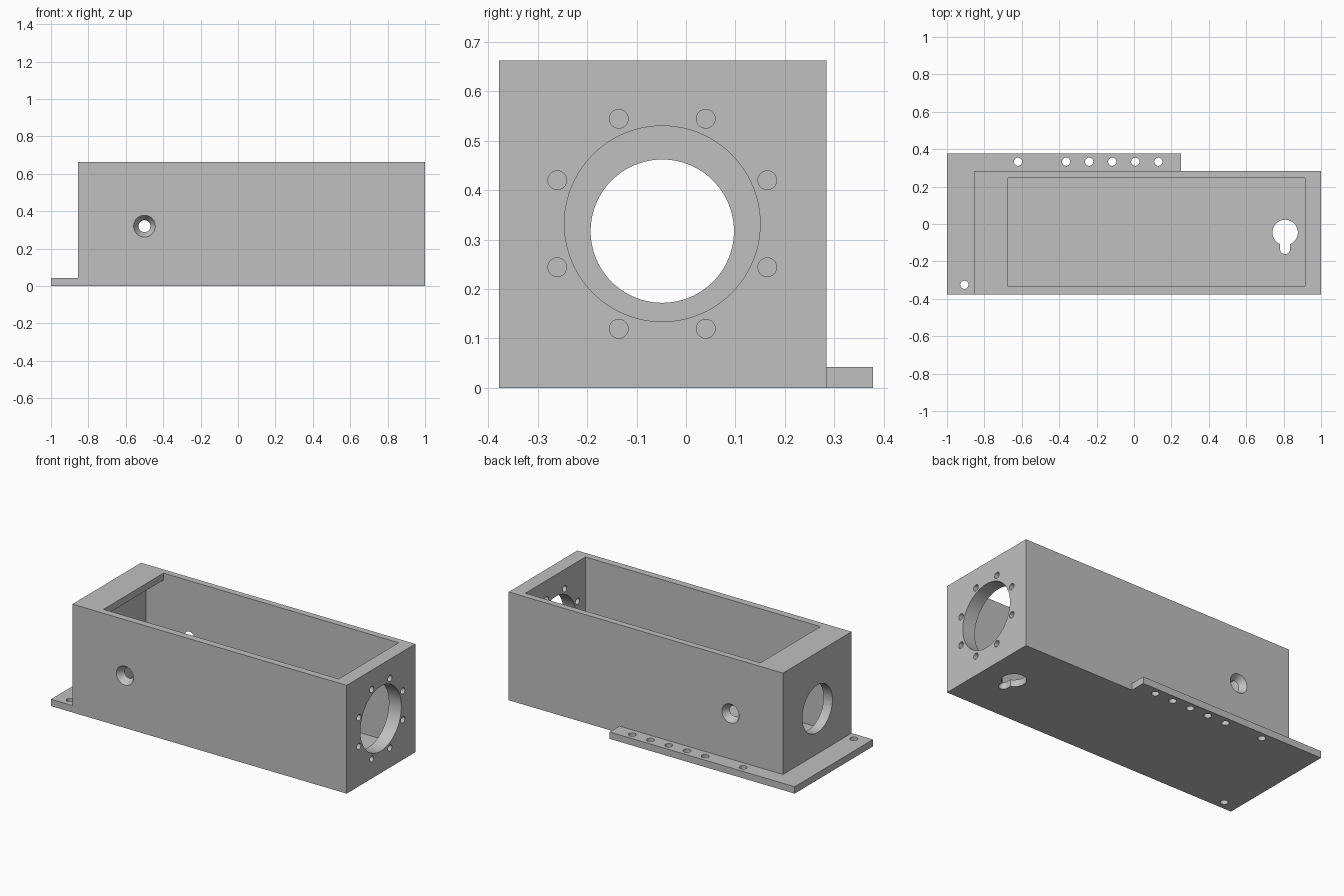
import bpy
import math
from mathutils import Matrix, Vector

old = bpy.data.objects.get("Cube")
if old:
    bpy.data.objects.remove(old, do_unlink=True)

grey = bpy.data.materials.new("plain grey")
grey.use_nodes = True
GREY = (0.53, 0.53, 0.53, 1)
grey.diffuse_color = GREY
grey.node_tree.nodes["Principled BSDF"].inputs["Base Color"].default_value = GREY


def box(name, low, high):
    """Box between two opposite corners."""
    low, high = Vector(low), Vector(high)
    bpy.ops.mesh.primitive_cube_add(size=1)
    ob = bpy.context.object
    ob.name = name
    size = high - low
    ob.data.transform(Matrix.Translation((low + high) / 2) @ Matrix.Diagonal((*size, 1)))
    ob.data.materials.append(grey)
    return ob


TURN = {"x": Matrix.Rotation(math.pi / 2, 4, "Y"),
        "y": Matrix.Rotation(-math.pi / 2, 4, "X"),
        "z": Matrix.Identity(4)}


def rod(name, axis, centre, length, r1, r2=None, sides=64):
    """Cylinder, or cone from r1 to r2, running along the positive axis."""
    bpy.ops.mesh.primitive_cone_add(vertices=sides, radius1=r1,
                                    radius2=r1 if r2 is None else r2, depth=length)
    ob = bpy.context.object
    ob.name = name
    ob.data.transform(Matrix.Translation(centre) @ TURN[axis])
    ob.data.materials.append(grey)
    return ob


def combine(target, tool, operation="DIFFERENCE"):
    tool.hide_render = True
    mod = target.modifiers.new(tool.name, "BOOLEAN")
    mod.operation = operation
    mod.solver = "EXACT"
    mod.object = tool
    bpy.context.view_layer.objects.active = target
    bpy.ops.object.modifier_apply(modifier=mod.name)
    bpy.data.objects.remove(tool, do_unlink=True)


# Main dimensions
LEFT, RIGHT = -0.855, 1.0
FRONT, BACK = -0.378, 0.284
TOP, PLATE = 0.662, 0.042
IN_FRONT, IN_BACK, IN_RIGHT = -0.335, 0.245, 0.915
MID_Y = -0.048

# Housing with its mounting flange
housing = box("housing", (LEFT, FRONT, 0), (RIGHT, BACK, TOP))
combine(housing, box("flange", (-1, FRONT, 0), (0.252, 0.378, PLATE)), "UNION")

# Cavity, running on under a lip at one end, and its top opening
combine(housing, box("cavity", (-0.795, IN_FRONT, PLATE), (IN_RIGHT, IN_BACK, TOP - 0.042)))
combine(housing, box("opening", (-0.675, IN_FRONT, 0.3), (IN_RIGHT, IN_BACK, TOP + 0.1)))

# Round end openings
combine(housing, rod("large_bore", "x", (0.96, MID_Y, 0.332), 0.2, 0.198, sides=96))
combine(housing, rod("small_bore", "x", (-0.83, MID_Y, 0.317), 0.2, 0.145, sides=96))

# Ring of bolt holes around the large bore
for i in range(8):
    a = math.radians(22.5 + 45 * i)
    centre = (0.96, MID_Y + 0.23 * math.cos(a), 0.332 + 0.23 * math.sin(a))
    combine(housing, rod("bolt_hole", "x", centre, 0.2, 0.019, sides=32))

# Countersunk holes in the two long walls
for outer, inner, out in ((FRONT, IN_FRONT, -1), (BACK, IN_BACK, 1)):
    middle, depth = (outer + inner) / 2, abs(outer - inner)
    slope = (0.058 - 0.032) / depth
    extra = 0.01
    wide, narrow = 0.058 + slope * extra, 0.032 - slope * extra
    radii = (wide, narrow) if out < 0 else (narrow, wide)
    combine(housing, rod("countersink", "y", (-0.5, middle, 0.32), depth + 2 * extra, *radii))

# Flange holes
row = [(-0.363 + 0.1233 * i, 0.333) for i in range(5)]
for x, y in row + [(-0.62, 0.333), (-0.907, -0.325)]:
    combine(housing, rod("flange_hole", "z", (x, y, 0.02), 0.2, 0.022, sides=32))

# Keyhole in the floor
KEY_X, SLOT, END_Y = 0.808, 0.027, -0.134
keyhole = rod("keyhole", "z", (KEY_X, -0.045, 0), 0.2, 0.068)
combine(keyhole, box("slot", (KEY_X - SLOT, END_Y, -0.1), (KEY_X + SLOT, -0.045, 0.1)), "UNION")
combine(keyhole, rod("slot_end", "z", (KEY_X, END_Y, 0), 0.2, SLOT, sides=32), "UNION")
combine(housing, keyhole)

# Smooth bores, sharp edges
bpy.ops.object.select_all(action="DESELECT")
housing.select_set(True)
bpy.context.view_layer.objects.active = housing
bpy.ops.object.shade_smooth_by_angle(angle=math.radians(25))
